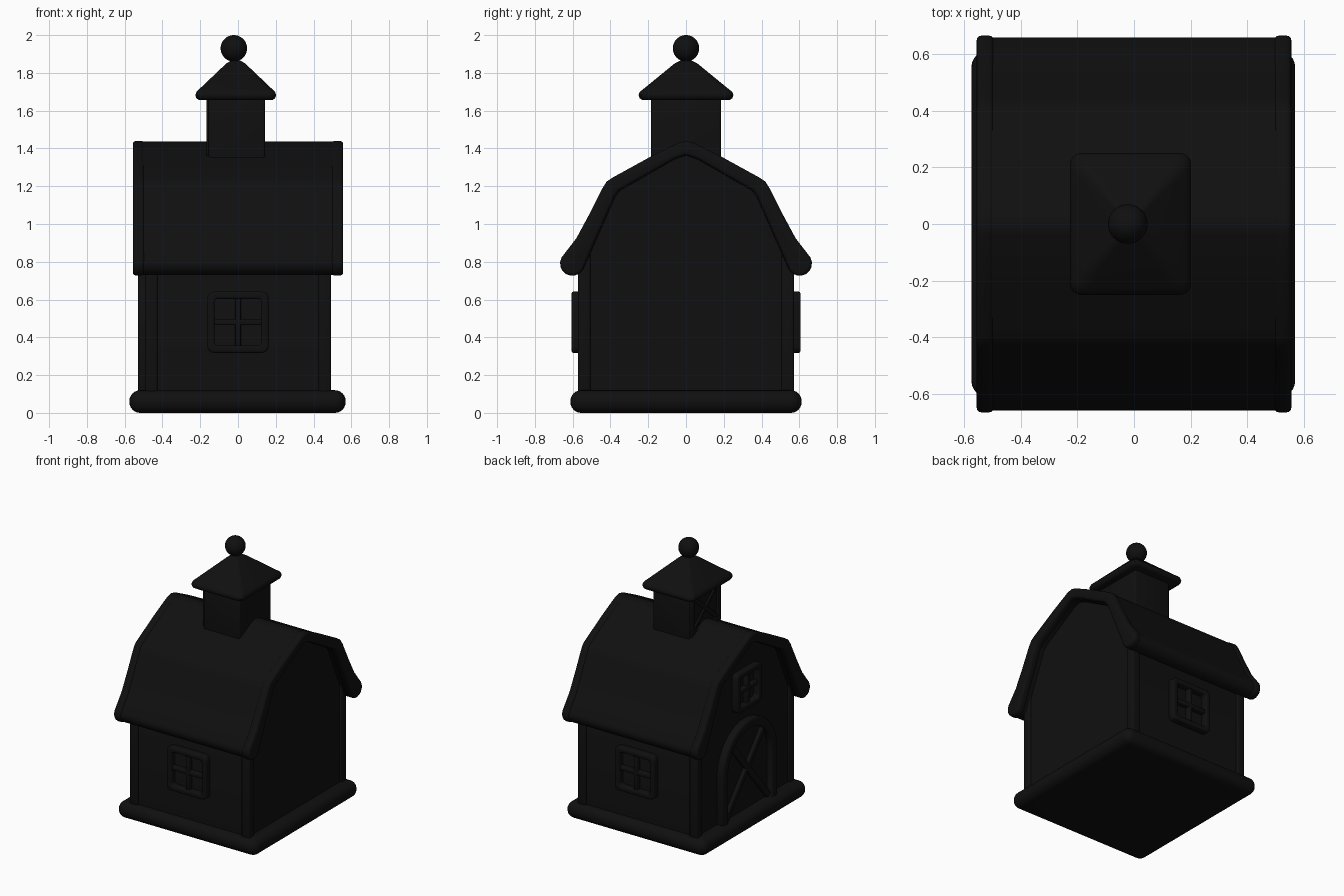
import bpy, bmesh
from math import radians, pi, sin, cos, hypot
from mathutils import Matrix, Vector

if "Cube" in bpy.data.objects:
    bpy.data.objects.remove(bpy.data.objects["Cube"])

FRONT, BACK, LEFT, RIGHT = 0, pi, -pi / 2, pi / 2

# Near-black finish used on every part
black = bpy.data.materials.new("black_finish")
black.diffuse_color = (0.005, 0.005, 0.005, 1)
black.use_nodes = True
black.node_tree.nodes["Principled BSDF"].inputs["Base Color"].default_value = black.diffuse_color


def finish(name, bm, bevel=0.0, segs=3):
    bmesh.ops.recalc_face_normals(bm, faces=bm.faces)
    if bevel:
        edges = [e for e in bm.edges if e.calc_face_angle(0) > 0.9]
        bmesh.ops.bevel(bm, geom=edges, offset=bevel, segments=segs, profile=0.5,
                        affect='EDGES', clamp_overlap=True)
    me = bpy.data.meshes.new(name)
    bm.to_mesh(me)
    bm.free()
    me.materials.append(black)
    me.shade_smooth()
    me.set_sharp_from_angle(angle=radians(50))
    ob = bpy.data.objects.new(name, me)
    bpy.context.collection.objects.link(ob)
    return ob


def wall_matrix(side):
    # local x = along wall, local y = up, local z = outward
    return Matrix.Rotation(side, 4, 'Z') @ Matrix.Rotation(pi / 2, 4, 'X')


def prism(name, pts, d0, d1, side=FRONT, bevel=0.0, segs=3):
    bm = bmesh.new()
    m = wall_matrix(side)
    a, b = [[bm.verts.new(m @ Vector((u, v, d))) for u, v in pts] for d in (d0, d1)]
    bm.faces.new(a)
    bm.faces.new(b)
    for i in range(len(pts)):
        j = (i + 1) % len(pts)
        bm.faces.new((a[i], a[j], b[j], b[i]))
    return finish(name, bm, bevel, segs)


def ring(name, outer, inner, d0, d1, side, bevel):
    bm = bmesh.new()
    m = wall_matrix(side)
    loops = [[bm.verts.new(m @ Vector((u, v, d))) for u, v in p]
             for p, d in ((outer, d0), (outer, d1), (inner, d1), (inner, d0))]
    n = len(outer)
    for k in range(4):
        p, q = loops[k], loops[(k + 1) % 4]
        for i in range(n):
            j = (i + 1) % n
            bm.faces.new((p[i], p[j], q[j], q[i]))
    return finish(name, bm, bevel, 2)


def rect(u0, u1, v0, v1):
    return [(u0, v0), (u1, v0), (u1, v1), (u0, v1)]


def round_rect(cu, cv, hu, hv, r, n=5):
    pts = []
    for k, (su, sv) in enumerate(((1, 1), (-1, 1), (-1, -1), (1, -1))):
        for i in range(n):
            a = pi / 2 * (k + i / (n - 1))
            pts.append((cu + su * (hu - r) + r * cos(a), cv + sv * (hv - r) + r * sin(a)))
    return pts


def arch(hw, bottom, spring, n=20):
    return [(-hw, bottom), (hw, bottom)] + [
        (hw * cos(pi * i / n), spring + hw * sin(pi * i / n)) for i in range(n + 1)]


def bar(name, p, q, w, d0, d1, side):
    dx, dy = q[0] - p[0], q[1] - p[1]
    k = w / 2 / hypot(dx, dy)
    nx, ny = -dy * k, dx * k
    pts = [(p[0] - nx, p[1] - ny), (q[0] - nx, q[1] - ny),
           (q[0] + nx, q[1] + ny), (p[0] + nx, p[1] + ny)]
    return prism(name, pts, d0, d1, side, 0.006, 2)


def window(name, side, cv, h, d):
    ring(name + "_frame", round_rect(0, cv, h, h, 0.035), round_rect(0, cv, h - 0.038, h - 0.038, 0.02),
         d - 0.07, d, side, 0.009)
    i = h - 0.03
    bar(name + "_upright", (0, cv - i), (0, cv + i), 0.03, d - 0.07, d - 0.012, side)
    bar(name + "_crossbar", (-i, cv), (i, cv), 0.03, d - 0.07, d - 0.012, side)


def mirrored(half):
    return half + [(-u, v) for u, v in reversed(half[1:-1])]


# Rounded foundation slab
prism("foundation", rect(-0.575, 0.57, 0.0, 0.12), -0.612, 0.612, FRONT, 0.057, 6)

# Walls with gambrel gables
prism("barn_walls", mirrored([(0, 0.08), (0.558, 0.08), (0.558, 0.86), (0.405, 1.19), (0.17, 1.32), (0, 1.40)]),
      -0.478, 0.478, LEFT)

# Corner posts
for sx in (-1, 1):
    for sy in (-1, 1):
        x = sorted((sx * 0.425, sx * 0.492))
        d = sorted((-sy * 0.505, -sy * 0.572))
        prism("corner_post", rect(x[0], x[1], 0.08, 0.85), d[0], d[1], FRONT, 0.012)

# Gambrel roof with rounded eaves and thicker rims at both ends
tip = [(0.602 + 0.065 * cos(a), 0.791 + 0.065 * sin(a))
       for a in (radians(30 - 22 * i) for i in range(9))]
roof = [(0, 1.44), (0.04, 1.43), (0.19, 1.355), (0.39, 1.245), (0.42, 1.225), (0.445, 1.185),
        (0.51, 1.055), (0.58, 0.925)] + tip + [
        (0.375, 1.15), (0.35, 1.18), (0.06, 1.345), (0, 1.365)]
prism("roof", mirrored([(y * 0.99, z - 0.004 if z > 0.8 else z + 0.003) for y, z in roof]), -0.51, 0.51, LEFT)
for d0, d1 in ((-0.557, -0.495), (0.495, 0.557)):
    prism("roof_rim", mirrored(roof), d0, d1, LEFT, 0.018)

# Side windows and loft window
window("front_window", FRONT, 0.48, 0.162, 0.606)
window("back_window", BACK, 0.48, 0.162, 0.606)
window("loft_window", LEFT, 1.02, 0.145, 0.525)

# Arched barn door with cross braces
ring("door_frame", arch(0.32, 0.09, 0.47), arch(0.255, 0.12, 0.47), 0.45, 0.53, LEFT, 0.016)
prism("door_panel", arch(0.26, 0.1, 0.47), 0.45, 0.487, LEFT)
for s in (-1, 1):
    bar("door_brace", (-s * 0.25, 0.13), (s * 0.19, 0.66), 0.045, 0.46, 0.512, LEFT)

# Cupola with a crossed louvre on the door side
prism("cupola", rect(-0.155, 0.143, 1.28, 1.69), -0.185, 0.185, FRONT, 0.012)
ring("cupola_frame", rect(-0.172, 0.172, 1.36, 1.67), rect(-0.135, 0.135, 1.40, 1.635), 0.13, 0.168, LEFT, 0.007)
for s in (-1, 1):
    bar("cupola_brace", (-s * 0.14, 1.40), (s * 0.14, 1.64), 0.03, 0.13, 0.164, LEFT)

# Cupola hip roof built from stacked rounded rectangles
bm = bmesh.new()
levels = [(0.195, 0.232, 1.657), (0.208, 0.245, 1.665), (0.214, 0.251, 1.682), (0.208, 0.245, 1.70),
          (0.192, 0.225, 1.715), (0.05, 0.06, 1.85), (0.025, 0.03, 1.865)]
loops = [[bm.verts.new((x, y, z)) for x, y in round_rect(-0.012, 0, hx, hy, min(hx * 0.3, 0.04))]
         for hx, hy, z in levels]
bm.faces.new(loops[0])
bm.faces.new(loops[-1])
for p, q in zip(loops, loops[1:]):
    for i in range(len(p)):
        j = (i + 1) % len(p)
        bm.faces.new((p[i], p[j], q[j], q[i]))
finish("cupola_roof", bm)

# Ball finial
bm = bmesh.new()
bmesh.ops.create_uvsphere(bm, u_segments=32, v_segments=20, radius=0.07,
                          matrix=Matrix.Translation((-0.022, 0, 1.93)))
finish("ball_finial", bm)
